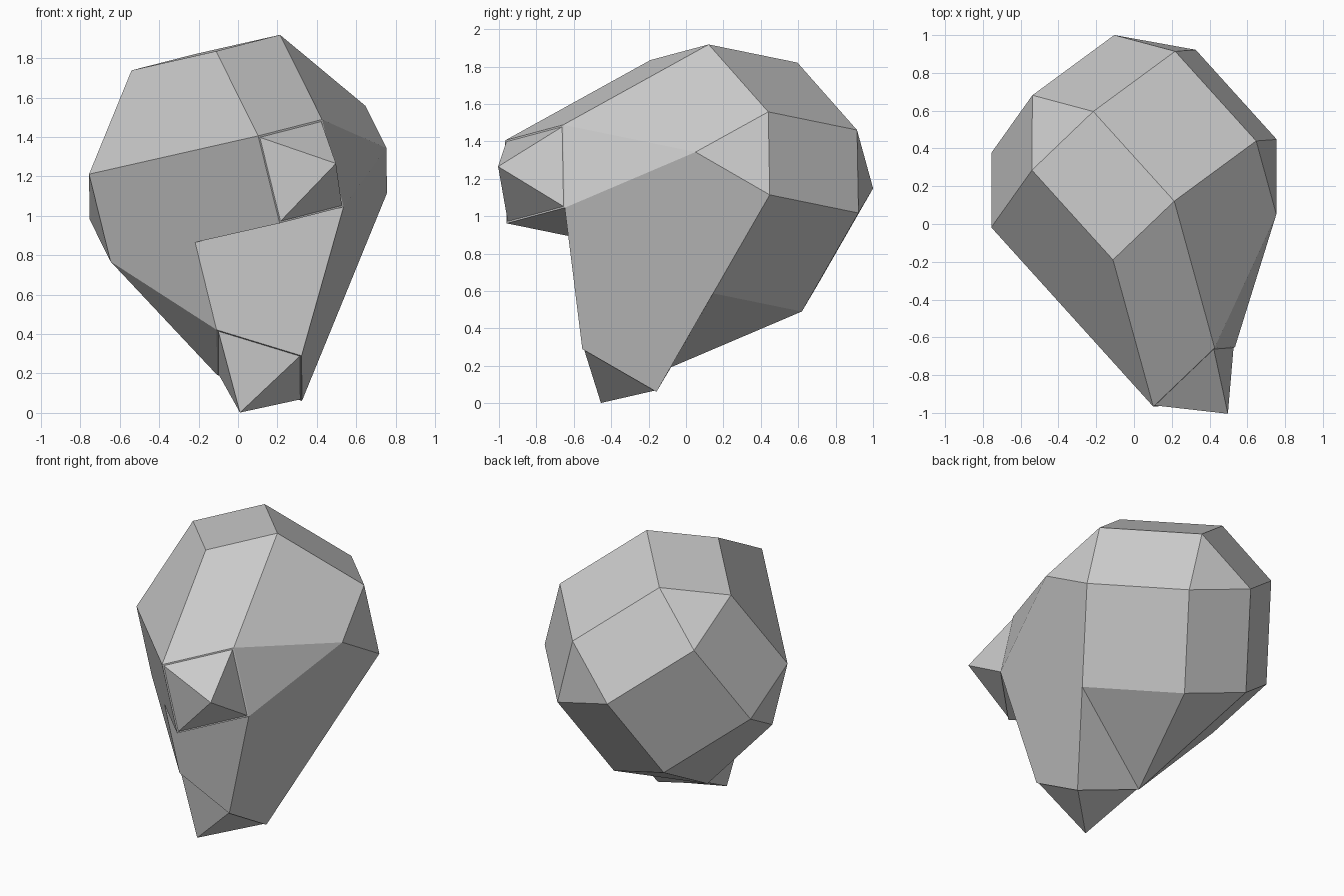
import bpy, bmesh
from mathutils import Vector

if "Cube" in bpy.data.objects:
    bpy.data.objects.remove(bpy.data.objects["Cube"])

# Tilted frame of the whole model: three perpendicular axes, a centre and a grid unit
UNIT = 0.3235
CENTRE = Vector((0.0, 0.215, 1.163))
AXES = [Vector((.663, -.7335, .150)), Vector((-.670, -.4925, .557)), Vector((.333, .468, .814))]


def place(c):
    return CENTRE + UNIT * sum((a * k for a, k in zip(AXES, c)), Vector())


def finish(bm, name):
    for v in bm.verts:
        v.co = place(v.co)
    bmesh.ops.recalc_face_normals(bm, faces=bm.faces)
    me = bpy.data.meshes.new(name)
    bm.to_mesh(me)
    bm.free()
    ob = bpy.data.objects.new(name, me)
    bpy.context.collection.objects.link(ob)
    return ob


# Body: bevelled cube, with the corners covered by the two arms removed
bm = bmesh.new()
bmesh.ops.create_cube(bm, size=4)
bmesh.ops.bevel(bm, geom=bm.edges[:], offset=1, offset_type='OFFSET', segments=1,
                affect='EDGES', clamp_overlap=False)
key = lambda co: tuple(round(k) for k in co)
covered = {(2, 1, 1), (2, 1, -1), (2, -1, -1), (1, 2, -1), (1, -1, -2)}
bmesh.ops.delete(bm, geom=[v for v in bm.verts if key(v.co) in covered], context='VERTS')

# Named corners in grid units: first the body rim, then the two diamond arm ends
corners = dict(
    A=(1, 1, 2), B=(1, 2, 1), C=(-1, 2, 1), E=(1, -1, 2), J=(2, -1, 1), K=(1, -2, 1),
    L=(-1, 2, -1), M=(-1, 1, -2), N=(1, -2, -1), O=(-1, -2, -1), R=(-1, -1, -2), S=(1, 1, -2),
    P=(3, 2, -1), T=(3, 1, -2), Q=(3, 0, -1), G=(3, 1, 0),
    W=(1, -2, -3), X=(2, -1, -3), Y=(1, 0, -3), Z=(0, -1, -3))
found = {key(v.co): v for v in bm.verts}
vert = {n: found.get(c) or bm.verts.new(c) for n, c in corners.items()}

# Arm surfaces joining the rim to the diamond ends
for f in ("ABPG BCLP AEJG GJQ JKNWXQ LPTSYM STQ SQXY "
          "NWZ NOZ MYZ ORZ RMZ PTQG WXYZ").split():
    bm.faces.new([vert[n] for n in f])
finish(bm, "faceted_body")


# Four-sided pointed tips on the arm ends
def tip(name, ring, apex):
    bm = bmesh.new()
    pts = [Vector(corners[n]) for n in ring]
    mid = sum(pts, Vector()) / 4
    base = [bm.verts.new(mid + (p - mid) * 0.96) for p in pts]
    top = bm.verts.new(apex)
    for i in range(4):
        bm.faces.new((base[i], base[(i + 1) % 4], top))
    bm.faces.new(base)
    finish(bm, name)


tip("front_tip", "PTQG", (3.83, 1, -1))
tip("bottom_tip", "WXYZ", (1, -1, -3.91))
